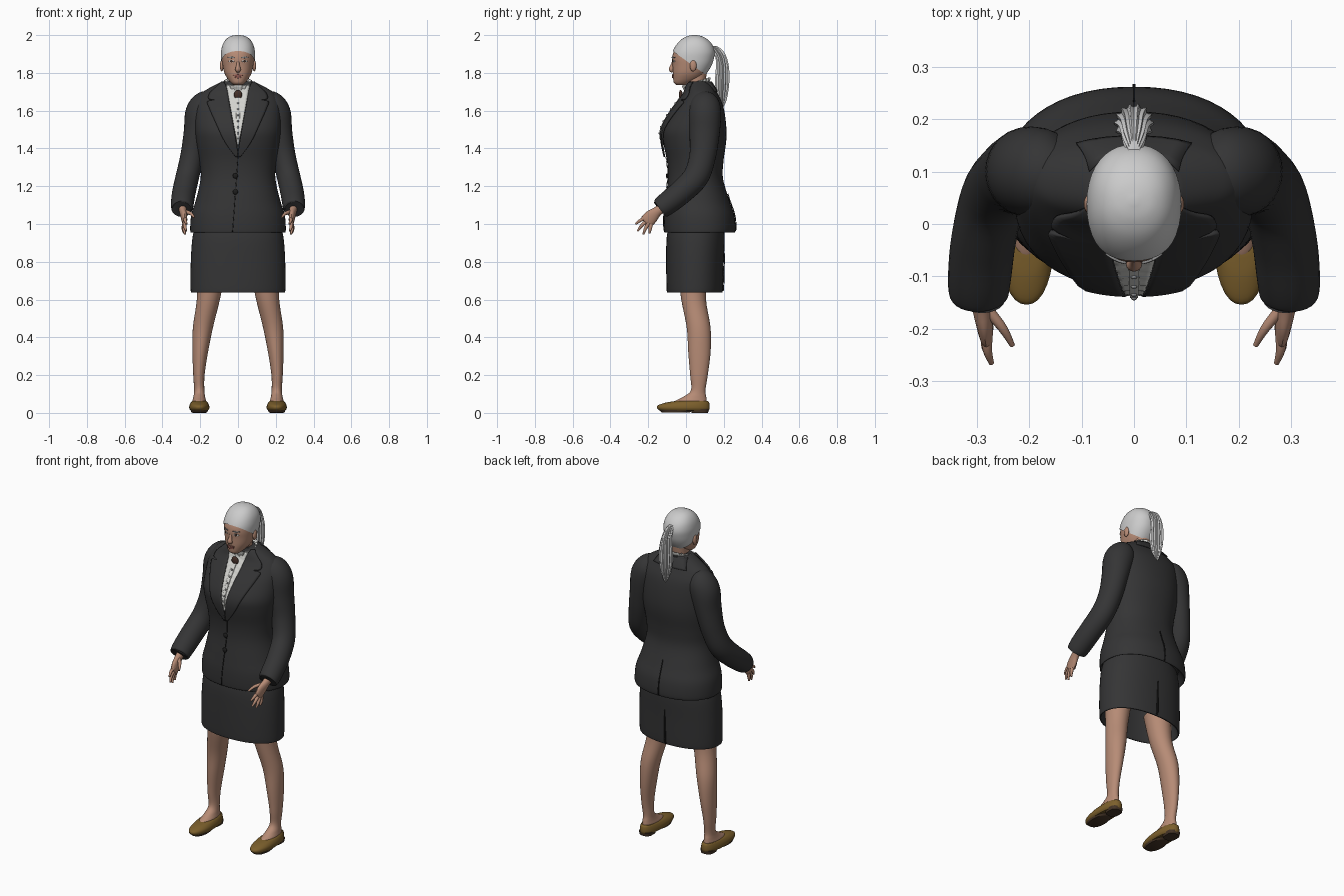
import bpy, bmesh, math
from mathutils import Vector

cube = bpy.data.objects.get("Cube")
if cube:
    bpy.data.objects.remove(cube)


def material(name, r, g, b):
    m = bpy.data.materials.new(name)
    m.use_nodes = True
    m.diffuse_color = (r, g, b, 1)
    m.node_tree.nodes["Principled BSDF"].inputs["Base Color"].default_value = (r, g, b, 1)
    return m


CLOTH = material("charcoal cloth", .035, .035, .036)
SEAM = material("black seam", .012, .012, .012)
SKIN = material("skin", .47, .26, .18)
HAIR = material("silver hair", .6, .6, .6)
LACE = material("white lace", .66, .66, .63)
GREY = material("grey trim", .25, .25, .25)
SHOE = material("tan leather", .2, .115, .025)
SOLE = material("dark sole", .06, .035, .02)
LIPS = material("lips", .3, .11, .09)
DARK = material("dark brown", .06, .03, .022)


def finish(name, bm, mat, angle=50):
    bmesh.ops.recalc_face_normals(bm, faces=bm.faces)
    me = bpy.data.meshes.new(name)
    bm.to_mesh(me)
    bm.free()
    me.materials.append(mat)
    me.shade_smooth()
    me.set_sharp_from_angle(angle=math.radians(angle))
    ob = bpy.data.objects.new(name, me)
    bpy.context.collection.objects.link(ob)
    return ob


def dense(rows, steps=5):
    """Catmull-Rom refinement of a list of number rows."""
    out = []
    for i in range(len(rows) - 1):
        a, b, c, d = rows[max(i - 1, 0)], rows[i], rows[i + 1], rows[min(i + 2, len(rows) - 1)]
        for k in range(steps):
            t = k / steps
            out.append([q + t / 2 * (r - p + t * (2*p - 5*q + 4*r - s + t * (3*(q - r) + s - p)))
                        for p, q, r, s in zip(a, b, c, d)])
    return out + [list(rows[-1])]


def skin_rings(name, loops, mat, capped=True):
    bm = bmesh.new()
    rings = [[bm.verts.new(p) for p in loop] for loop in loops]
    n = len(rings[0])
    for lo, hi in zip(rings, rings[1:]):
        for i in range(n):
            bm.faces.new((lo[i], lo[(i + 1) % n], hi[(i + 1) % n], hi[i]))
    if capped:
        bm.faces.new(rings[0])
        bm.faces.new(rings[-1])
    return finish(name, bm, mat)


def spow(v, e):
    return math.copysign(abs(v) ** e, v)


def loft(name, rows, mat, power=2.2, seg=40, warp=None, capped=True, steps=5):
    """Stack of level rings; each row is height, centre x, half width, front y, back y."""
    loops = []
    for z, cx, rx, yf, yb in dense(rows, steps):
        loop = []
        for i in range(seg):
            t = math.tau * i / seg
            p = Vector((cx + rx * spow(math.cos(t), 2 / power),
                        (yf + yb) / 2 + (yb - yf) / 2 * spow(math.sin(t), 2 / power), z))
            loop.append(warp(p, t, cx, (yf + yb) / 2) if warp else p)
        loops.append(loop)
    return skin_rings(name, loops, mat, capped)


def tube(name, rows, mat, seg=16, steps=4):
    """Sweep; each row is x, y, z, radius sideways, radius across."""
    rows = dense(rows, steps)
    loops = []
    for i, (x, y, z, ra, rb) in enumerate(rows):
        t = (Vector(rows[min(i + 1, len(rows) - 1)][:3]) - Vector(rows[max(i - 1, 0)][:3])).normalized()
        u = Vector((1, 0, 0))
        u = (u - t * u.dot(t)).normalized()
        v = t.cross(u)
        loops.append([Vector((x, y, z)) + u * ra * math.cos(a) + v * rb * math.sin(a)
                      for a in (math.tau * k / seg for k in range(seg))])
    return skin_rings(name, loops, mat)


def surface(rows, x, z, side, power=2.2):
    """Depth of a lofted body at a given x and z, on its front (-1) or back (1)."""
    d = dense(rows)
    for a, b in zip(d, d[1:]):
        if a[0] <= z <= b[0] and b[0] > a[0]:
            f = (z - a[0]) / (b[0] - a[0])
            _, cx, rx, yf, yb = [p + f * (q - p) for p, q in zip(a, b)]
            u = min(abs(x - cx) / rx, .97)
            return (yf + yb) / 2 + side * (yb - yf) / 2 * (1 - u ** power) ** (1 / power)
    return d[-1][3 if side < 0 else 4]


def patch(name, body, rows, mat, side=-1, lift=.003, thick=.005, cols=8, ripple=0):
    """Thin plate laid on a body; each row is height, x from, x to."""
    bm = bmesh.new()
    grid = []
    for z, xa, xb in rows:
        line = []
        for k in range(cols + 1):
            x = xa + (xb - xa) * k / cols
            wave = ripple * math.cos(z * 260 + abs(x) * 90)
            line.append(bm.verts.new((x, surface(body, x, z, side) + side * (lift + wave), z)))
        grid.append(line)
    for a, b in zip(grid, grid[1:]):
        for k in range(cols):
            bm.faces.new((a[k], a[k + 1], b[k + 1], b[k]))
    ob = finish(name, bm, mat)
    mod = ob.modifiers.new("thickness", "SOLIDIFY")
    mod.thickness, mod.offset = thick, 0
    return ob


def span(rows, count):
    """Even linear rows between the first and last given."""
    a, b = rows
    return [[p + (q - p) * i / count for p, q in zip(a, b)] for i in range(count + 1)]


def oval(x, z, w, h):
    angles = [math.pi * (i / 8 - .5) for i in range(9)]
    return [(z + h * math.sin(a), x - w * math.cos(a) - .0005, x + w * math.cos(a) + .0005) for a in angles]


def ball(name, loc, size, mat):
    bm = bmesh.new()
    bmesh.ops.create_uvsphere(bm, u_segments=16, v_segments=10, radius=1)
    for v in bm.verts:
        v.co = Vector(c * s for c, s in zip(v.co, size)) + Vector(loc)
    return finish(name, bm, mat)


# Jacket body and skirt, with their hems turned inwards
jacket = [(.955, 0, .247, -.11, .252), (.975, 0, .253, -.116, .262), (1.05, 0, .247, -.116, .255),
          (1.13, 0, .222, -.108, .228), (1.24, 0, .198, -.096, .196), (1.33, 0, .203, -.1, .198),
          (1.43, 0, .22, -.12, .212), (1.5, 0, .228, -.122, .214), (1.58, 0, .228, -.082, .206),
          (1.64, 0, .222, -.04, .192), (1.69, 0, .195, -.005, .168), (1.72, 0, .152, .004, .152),
          (1.755, 0, .085, .012, .13)]
loft("jacket_body", [(1.0, 0, .22, -.09, .22)] + jacket, CLOTH, seg=56)
skirt = [(.64, 0, .246, -.098, .19), (.66, 0, .251, -.103, .196), (.8, 0, .25, -.105, .2),
         (.92, 0, .242, -.103, .205), (1.0, 0, .225, -.09, .2)]
loft("skirt", [(.9, 0, .19, -.07, .16), (.67, 0, .235, -.088, .18)] + skirt, CLOTH, seg=56)

# Shirt front, placket and brooch
patch("shirt_front", jacket, span([(1.42, -.004, .004), (1.735, -.062, .062)], 45), LACE,
      lift=.008, ripple=.002)
patch("shirt_placket", jacket, span([(1.45, -.007, .007), (1.69, -.012, .012)], 16), LACE, lift=.014)
for i in range(6):
    z = 1.48 + i * .032
    ball("shirt_button", (0, surface(jacket, 0, z, -1) - .017, z), (.006, .004, .006), GREY)
ball("brooch", (0, surface(jacket, 0, 1.685, -1) - .02, 1.685), (.022, .01, .024), DARK)

# Ruffled collar, higher at the back
def ruffle(p, t, cx, cy):
    k = 1 + .06 * math.cos(18 * t) * min(1, max(0, (p.z - 1.69) / .06))
    return Vector((p.x * k, cy + (p.y - cy) * k, p.z + (p.y - cy) * .3))


loft("ruffled_collar", [(1.68, 0, .06, -.01, .115), (1.72, 0, .062, -.008, .118), (1.752, 0, .074, -.018, .128),
                        (1.748, 0, .064, -.006, .116), (1.71, 0, .045, .01, .1)], LACE, seg=108, warp=ruffle)

# Lapels with a notch, and the collar behind the neck
lapel = [(1.355, 0, .012), (1.4, .004, .046), (1.45, .012, .078), (1.54, .027, .12), (1.62, .042, .155),
         (1.648, .047, .16), (1.655, .048, .12), (1.662, .049, .155), (1.69, .053, .15),
         (1.72, .06, .12), (1.75, .072, .088)]
for s, side in ((1, "left"), (-1, "right")):
    patch(side + "_lapel", jacket, [(z, s * a, s * b) for z, a, b in dense(lapel, 3)], CLOTH,
          lift=.01, thick=.009)
patch("back_collar", jacket, span([(1.7, -.11, .11), (1.752, -.085, .085)], 6), CLOTH, side=1, lift=.004)

# Front opening, vents and jacket buttons
patch("front_opening", jacket, span([(.957, -.031, -.027), (1.355, -.002, .002)], 24), SEAM, cols=1, thick=.003)
patch("jacket_vent", jacket, span([(.957, -.003, .003), (1.16, -.001, .001)], 14), SEAM, side=1, cols=1)
patch("skirt_vent", skirt, span([(.645, -.005, .005), (.85, -.001, .001)], 12), SEAM, side=1, cols=1)
for z in (1.17, 1.255):
    ball("jacket_button", (-.014, surface(jacket, 0, z, -1) - .004, z), (.014, .007, .014), SEAM)

# Head, with nose, ears and painted features
head = [(1.737, 0, .024, -.052, 0), (1.748, 0, .038, -.064, .03), (1.77, 0, .056, -.068, .075),
        (1.8, 0, .072, -.07, .105), (1.84, 0, .081, -.071, .13), (1.875, 0, .085, -.073, .142),
        (1.91, 0, .085, -.066, .146), (1.945, 0, .077, -.046, .134), (1.972, 0, .06, -.02, .11),
        (1.988, 0, .036, .01, .08), (1.994, 0, .006, .038, .05)]
loft("head", head, SKIN)
loft("neck", [(1.66, 0, .052, 0, .11), (1.72, 0, .046, .005, .1), (1.8, 0, .05, .0, .11)], SKIN, seg=24)
tube("nose", [(0, -.064, 1.868, .006, .006), (0, -.073, 1.84, .009, .009), (0, -.078, 1.818, .015, .013),
              (0, -.068, 1.806, .009, .006)], SKIN)
patch("upper_lip", head, oval(0, 1.787, .025, .005), LIPS)
patch("lower_lip", head, oval(0, 1.778, .019, .005), LIPS)
for s, side in ((1, "left"), (-1, "right")):
    x = s * .034
    patch(side + "_eye", head, oval(x, 1.862, .014, .006), LACE, lift=.002, thick=.003)
    patch(side + "_iris", head, oval(x, 1.862, .006, .006), DARK, lift=.003, thick=.004)
    patch(side + "_brow", head, oval(x, 1.882, .019, .003), GREY)
    ball(side + "_ear", (s * .086, .038, 1.838), (.01, .018, .03), SKIN)

# Hair cap: a swollen head trimmed along the hairline, and a ridged ponytail
def swell(p, t, cx, cy):
    c = Vector((0, .04, 1.87))
    return c + (p - c) * 1.055


cap = loft("hair_cap", head, HAIR, warp=swell)
bm = bmesh.new()
bm.from_mesh(cap.data)
bmesh.ops.bisect_plane(bm, geom=bm.verts[:] + bm.edges[:] + bm.faces[:], plane_co=(0, -.06, 1.908),
                       plane_no=(0, .72, 1), clear_inner=True)
bm.to_mesh(cap.data)
bm.free()


def strands(p, t, cx, cy):
    k = 1 + .1 * math.cos(14 * t)
    return Vector((p.x * k, cy + (p.y - cy) * k, p.z))


loft("ponytail", [(1.615, 0, .004, .186, .196), (1.66, 0, .02, .168, .214), (1.74, 0, .034, .156, .226),
                  (1.82, 0, .034, .16, .226), (1.88, 0, .026, .158, .214), (1.92, 0, .02, .136, .192),
                  (1.943, 0, .01, .125, .16)], HAIR, seg=84, warp=strands, power=2)

# Arms, hands, legs and shoes on both sides
sleeve = [(.135, .1, 1.675, .035, .04), (.165, .1, 1.645, .07, .075), (.195, .1, 1.585, .084, .086),
          (.218, .098, 1.48, .07, .08), (.242, .088, 1.36, .063, .07), (.268, .052, 1.25, .062, .068),
          (.287, -.03, 1.165, .062, .064), (.295, -.105, 1.105, .06, .06), (.296, -.137, 1.08, .054, .052),
          (.295, -.125, 1.09, .035, .035)]
palm = [(.295, -.11, 1.095, .022, .026), (.291, -.15, 1.068, .02, .026), (.286, -.182, 1.04, .017, .036),
        (.282, -.208, 1.012, .013, .036), (.281, -.214, 1.006, .006, .025)]
# Each digit: root, knuckle and tip
digits = {
    "thumb": [(.278, -.165, 1.065), (.25, -.2, 1.055), (.232, -.232, 1.035)],
    "index_finger": [(.28, -.205, 1.035), (.28, -.24, 1.02), (.272, -.266, 1.0)],
    "middle_finger": [(.282, -.205, 1.018), (.282, -.236, .99), (.274, -.256, .963)],
    "ring_finger": [(.284, -.197, 1.006), (.286, -.215, .975), (.28, -.226, .945)],
    "little_finger": [(.286, -.185, 1.0), (.289, -.19, .972), (.285, -.194, .95)]}
leg = [(.03, .205, .038, -.09, .108), (.06, .205, .037, -.062, .11), (.085, .205, .031, -.015, .107),
       (.12, .205, .027, .026, .103), (.2, .207, .03, .022, .115), (.32, .2, .041, .012, .13),
       (.45, .186, .053, .004, .13), (.6, .157, .061, -.025, .106), (.75, .14, .075, -.045, .11)]
shoe = [(.012, .205, .046, -.14, .12), (.024, .205, .053, -.153, .125), (.04, .205, .052, -.148, .125),
        (.055, .205, .045, -.105, .122), (.062, .205, .038, -.06, .116)]
for s, side in ((1, "left"), (-1, "right")):
    def flip(rows, i):
        return [tuple(v * s if k == i else v for k, v in enumerate(r)) for r in rows]

    tube(side + "_sleeve", flip(sleeve, 0), CLOTH, seg=28, steps=5)
    tube(side + "_palm", flip(palm, 0), SKIN)
    for digit, pts in digits.items():
        radii = (.011, .009, .005)
        tube(side + "_" + digit, flip([p + (r, r) for p, r in zip(pts, radii)], 0), SKIN, seg=10)
    loft(side + "_leg", flip(leg, 1), SKIN, power=2, seg=28)
    loft(side + "_shoe", flip(shoe, 1), SHOE, seg=32)
    loft(side + "_sole", flip([(.003, .205, .042, -.13, .02), (.014, .205, .046, -.14, .04)], 1), SOLE, seg=24)
    loft(side + "_heel", flip([(0, .205, .036, .03, .117), (.02, .205, .04, .025, .121)], 1), SOLE, power=3, seg=24)
